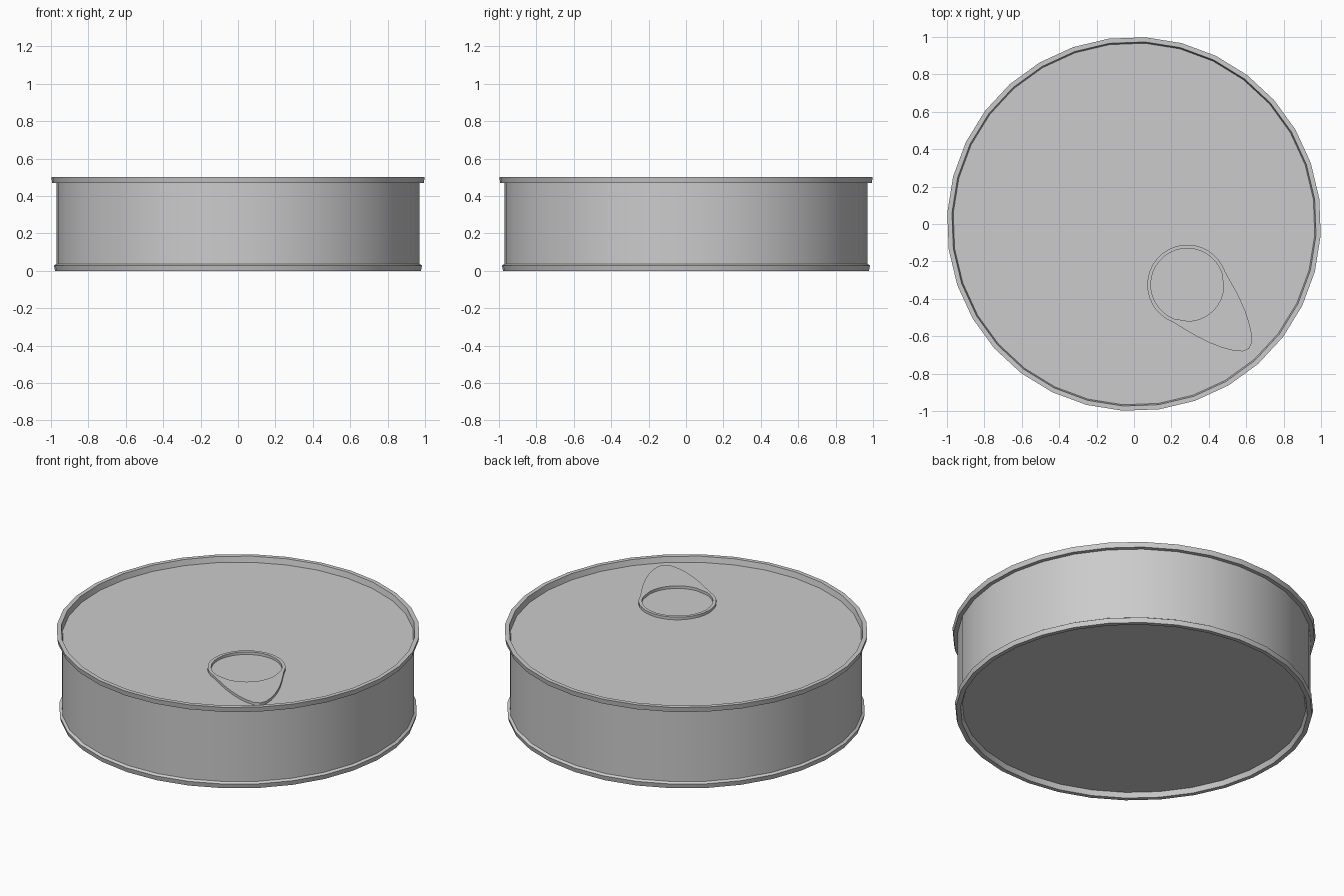
import bpy, bmesh, math
from mathutils import Matrix

if "Cube" in bpy.data.objects:
    bpy.data.objects.remove(bpy.data.objects["Cube"], do_unlink=True)

SIDES = 32
TURN = math.radians(7.8)

metal = bpy.data.materials.new("tin_grey")
metal.use_nodes = True
grey = (0.6, 0.6, 0.6, 1)
metal.diffuse_color = grey
metal.node_tree.nodes["Principled BSDF"].inputs["Base Color"].default_value = grey


def finish(name, bm, angle):
    bmesh.ops.recalc_face_normals(bm, faces=bm.faces)
    mesh = bpy.data.meshes.new(name)
    bm.to_mesh(mesh)
    bm.free()
    mesh.materials.append(metal)
    obj = bpy.data.objects.new(name, mesh)
    bpy.context.collection.objects.link(obj)
    bpy.ops.object.select_all(action="DESELECT")
    obj.select_set(True)
    bpy.context.view_layer.objects.active = obj
    bpy.ops.object.shade_smooth_by_angle(angle=math.radians(angle))
    return obj


def ring(bm, radius, z):
    angles = [TURN + 2 * math.pi * i / SIDES for i in range(SIDES)]
    return [bm.verts.new((radius * math.cos(a), radius * math.sin(a), z)) for a in angles]


def bridge(bm, a, b):
    n = len(a)
    for i in range(n):
        j = (i + 1) % n
        bm.faces.new((a[i], a[j], b[j], b[i]))


# Can: one turned profile from the recessed base, over both rims, to the lid
profile = [
    (0.945, 0.03), (0.955, 0), (0.98, 0), (0.986, 0.028), (0.972, 0.037),
    (0.972, 0.47), (0.995, 0.47), (1, 0.5), (0.975, 0.5), (0.968, 0.466),
]
bm = bmesh.new()
rings = [ring(bm, r, z) for r, z in profile]
for low, high in zip(rings, rings[1:]):
    bridge(bm, low, high)
bm.faces.new(rings[0])
bm.faces.new(rings[-1])
finish("can_body", bm, 25)

# Pull tab: teardrop plate around a round finger hole
side = [(0.475, 0), (0.462, 0.034), (0.42, 0.07), (0.37, 0.1), (0.31, 0.128), (0.25, 0.15), (0.19, 0.168)]
arc = [math.radians(a) for a in range(65, 180, 10)]
half = side + [(0.214 * math.cos(a), 0.214 * math.sin(a)) for a in arc]
outline = half + [(-0.214, 0)] + [(u, -v) for u, v in reversed(half[1:])]
hole = []
for u, v in outline:
    a = math.atan2(v, u)
    hole.append((0.195 * math.cos(a), 0.195 * math.sin(a)))

bm = bmesh.new()
loops = []
for points, z in ((outline, 0.466), (outline, 0.482), (hole, 0.482), (hole, 0.466)):
    loops.append([bm.verts.new((u, v, z)) for u, v in points])
for i in range(4):
    bridge(bm, loops[i], loops[(i + 1) % 4])
place = Matrix.Translation((0.285, -0.325, 0)) @ Matrix.Rotation(math.radians(-46), 4, "Z")
bmesh.ops.transform(bm, matrix=place, verts=bm.verts)
finish("pull_tab", bm, 35)
